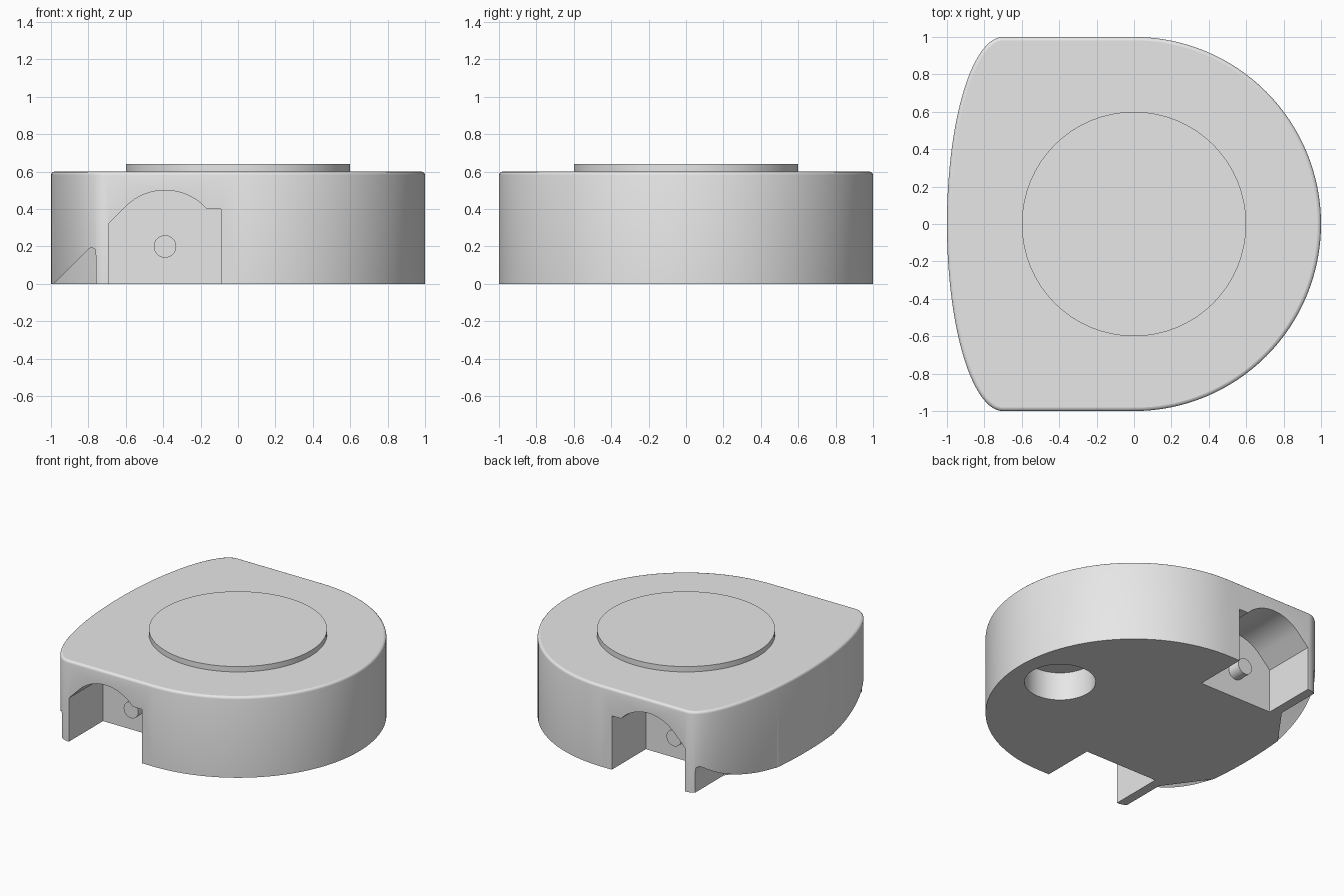
import bpy, bmesh
from math import cos, sin, pi, radians
from mathutils import Matrix, Vector

cube = bpy.data.objects.get("Cube")
if cube:
    bpy.data.objects.remove(cube, do_unlink=True)

grey = bpy.data.materials.new("light_grey")
grey.use_nodes = True
grey.diffuse_color = (0.8, 0.8, 0.8, 1)
grey.node_tree.nodes["Principled BSDF"].inputs["Base Color"].default_value = (0.8, 0.8, 0.8, 1)


def finish(name, bm):
    bmesh.ops.recalc_face_normals(bm, faces=bm.faces[:])
    mesh = bpy.data.meshes.new(name)
    bm.to_mesh(mesh)
    bm.free()
    mesh.materials.append(grey)
    ob = bpy.data.objects.new(name, mesh)
    bpy.context.scene.collection.objects.link(ob)
    return ob


def prism(points, offset):
    """Extrude a closed outline of 3D points by an offset."""
    bm = bmesh.new()
    face = bm.faces.new([bm.verts.new(p) for p in points])
    out = bmesh.ops.extrude_face_region(bm, geom=[face])
    moved = [v for v in out["geom"] if isinstance(v, bmesh.types.BMVert)]
    bmesh.ops.translate(bm, verts=moved, vec=offset)
    return bm


def cylinder(name, radius, start, end, sides=64):
    """Closed cylinder between two points."""
    axis = Vector(end) - Vector(start)
    turn = axis.to_track_quat("Z", "Y").to_matrix().to_4x4()
    bm = bmesh.new()
    bmesh.ops.create_cone(bm, cap_ends=True, segments=sides, radius1=radius,
                          radius2=radius, depth=axis.length,
                          matrix=Matrix.Translation((Vector(start) + Vector(end)) / 2) @ turn)
    return finish(name, bm)


def smooth(ob):
    bpy.ops.object.select_all(action="DESELECT")
    ob.select_set(True)
    bpy.context.view_layer.objects.active = ob
    bpy.ops.object.shade_smooth_by_angle(angle=radians(32))
    for p in ob.data.polygons:
        if abs(p.normal.z) > 0.999:
            p.use_smooth = False


# Body: round at one end, shallow elliptical bow at the other
STEPS = 64
angles = [-pi / 2 + pi * i / STEPS for i in range(STEPS + 1)]
outline = [(cos(a), sin(a), 0) for a in angles]
outline += [(-0.7 - 0.3 * cos(a), -sin(a), 0) for a in angles]
bm = prism(outline, (0, 0, 0.6))
rim = [e for e in bm.edges if all(v.co.z > 0.59 for v in e.verts)]
bmesh.ops.bevel(bm, geom=rim, offset=0.018, segments=3, profile=0.5, affect="EDGES")
body = finish("body", bm)

# Cutters: wheel wells, corner ramps and the caster socket
cutters = [cylinder("caster_socket_cutter", 0.24, (0.65, 0, -0.1), (0.65, 0, 0.21))]
arch = [radians(42 + 93 * i / 24) for i in range(25)]
well = [(-0.69, -0.1), (-0.09, -0.1), (-0.09, 0.4)]
well += [(-0.39 + 0.3 * cos(a), 0.2 + 0.3 * sin(a)) for a in arch]
well += [(-0.69, 0.324)]
for side, word in ((1, "back"), (-1, "front")):
    bm = prism([(x, side * 0.6, z) for x, z in well], (0, side * 0.6, 0))
    cutters.append(finish(word + "_wheel_well_cutter", bm))

    # Sloping ramp, with an upright diagonal wall at its inner end
    ramp = [(-1.085, -0.1), (-0.985, 0), (-0.805, 0.18), (-0.785, 0.195),
            (-0.765, 0.185), (-0.76, 0.15), (-0.76, -0.1)]
    bm = prism([(x, side * (0.63 + 1.38 * (x + 0.77)), z) for x, z in ramp],
               (0, side * 1.2, 0))
    cutters.append(finish(word + "_ramp_cutter", bm))

for cutter in cutters:
    mod = body.modifiers.new("cut", "BOOLEAN")
    mod.operation = "DIFFERENCE"
    mod.solver = "EXACT"
    mod.object = cutter
bpy.context.view_layer.update()
cut_mesh = bpy.data.meshes.new_from_object(
    body.evaluated_get(bpy.context.evaluated_depsgraph_get()))
body.modifiers.clear()
body.data = cut_mesh
for cutter in cutters:
    bpy.data.objects.remove(cutter, do_unlink=True)
smooth(body)

# Raised round cap on the top
smooth(cylinder("top_cap", 0.6, (0, 0, 0.59), (0, 0, 0.64)))

# Axle stubs in the wheel wells
for side, word in ((1, "back"), (-1, "front")):
    smooth(cylinder(word + "_axle_stub", 0.06, (-0.39, side * 0.58, 0.2),
                    (-0.39, side * 0.7, 0.2), 32))
